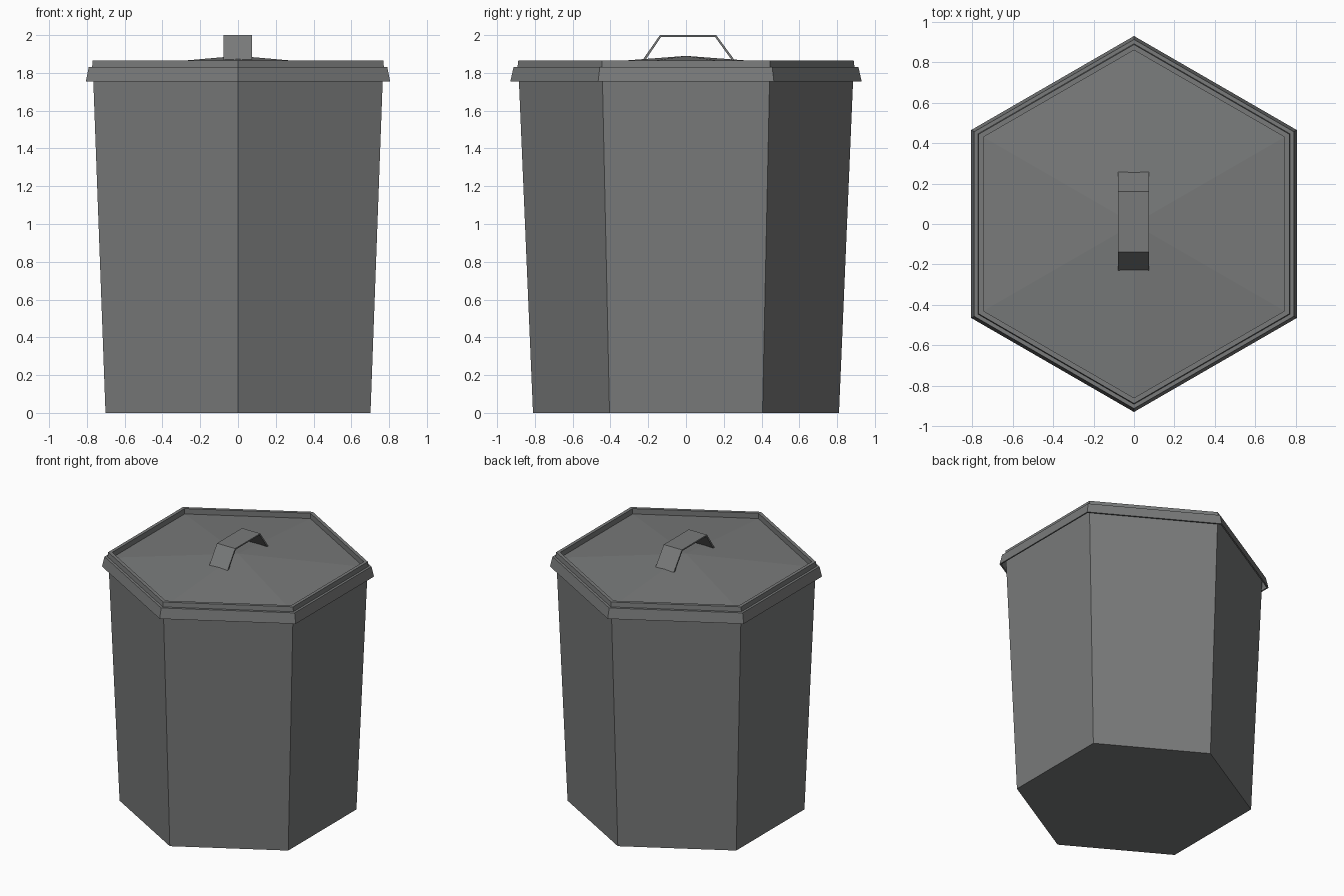
import bpy, bmesh, math

if "Cube" in bpy.data.objects:
    bpy.data.objects.remove(bpy.data.objects["Cube"])

grey = bpy.data.materials.new("dark_grey_metal")
grey.diffuse_color = (0.19, 0.195, 0.195, 1)
grey.use_nodes = True
grey.node_tree.nodes["Principled BSDF"].inputs["Base Color"].default_value = grey.diffuse_color


def finish(name, bm):
    bmesh.ops.recalc_face_normals(bm, faces=bm.faces)
    mesh = bpy.data.meshes.new(name)
    bm.to_mesh(mesh)
    bm.free()
    mesh.materials.append(grey)
    obj = bpy.data.objects.new(name, mesh)
    bpy.context.collection.objects.link(obj)
    return obj


def hex_lathe(name, profile):
    """Sweep (radius, z) points round z in six flat sides, corners on +-y."""
    bm = bmesh.new()
    rings = []
    for r, z in profile:
        if r == 0:
            rings.append([bm.verts.new((0, 0, z))] * 6)
        else:
            angles = [math.radians(90 + 60 * i) for i in range(6)]
            rings.append([bm.verts.new((r * math.cos(a), r * math.sin(a), z))
                          for a in angles])
    for a, b in zip(rings, rings[1:]):
        for i in range(6):
            j = (i + 1) % 6
            corners = list(dict.fromkeys((a[i], a[j], b[j], b[i])))
            bm.faces.new(corners)
    return finish(name, bm)


# Tapered bin body, open under the lid
hex_lathe("bin_body", [(0, 0), (0.81, 0), (0.887, 1.815)])

# Lid: shallow cone, raised rim, step and flared skirt with its inner side
hex_lathe("lid", [(0, 1.89), (0.86, 1.825), (0.86, 1.865), (0.888, 1.865),
                  (0.892, 1.83), (0.913, 1.83), (0.93, 1.755),
                  (0.918, 1.755), (0.9, 1.815), (0.86, 1.815)])

# Bent strap handle: outer line (y, z), then inner line back
strap = [(-0.23, 1.868), (-0.138, 2.0), (0.16, 2.0), (0.257, 1.868),
         (0.242, 1.868), (0.154, 1.99), (-0.132, 1.99), (-0.215, 1.868)]
bm = bmesh.new()
left, right = ([bm.verts.new((x, y, z)) for y, z in strap]
               for x in (-0.078, 0.073))
n = len(strap)
for i in range(n):
    j = (i + 1) % n
    bm.faces.new((left[i], left[j], right[j], right[i]))
for side in (left, right):
    for i in range(3):
        bm.faces.new((side[i], side[i + 1], side[n - 2 - i], side[n - 1 - i]))
finish("lid_handle", bm)
